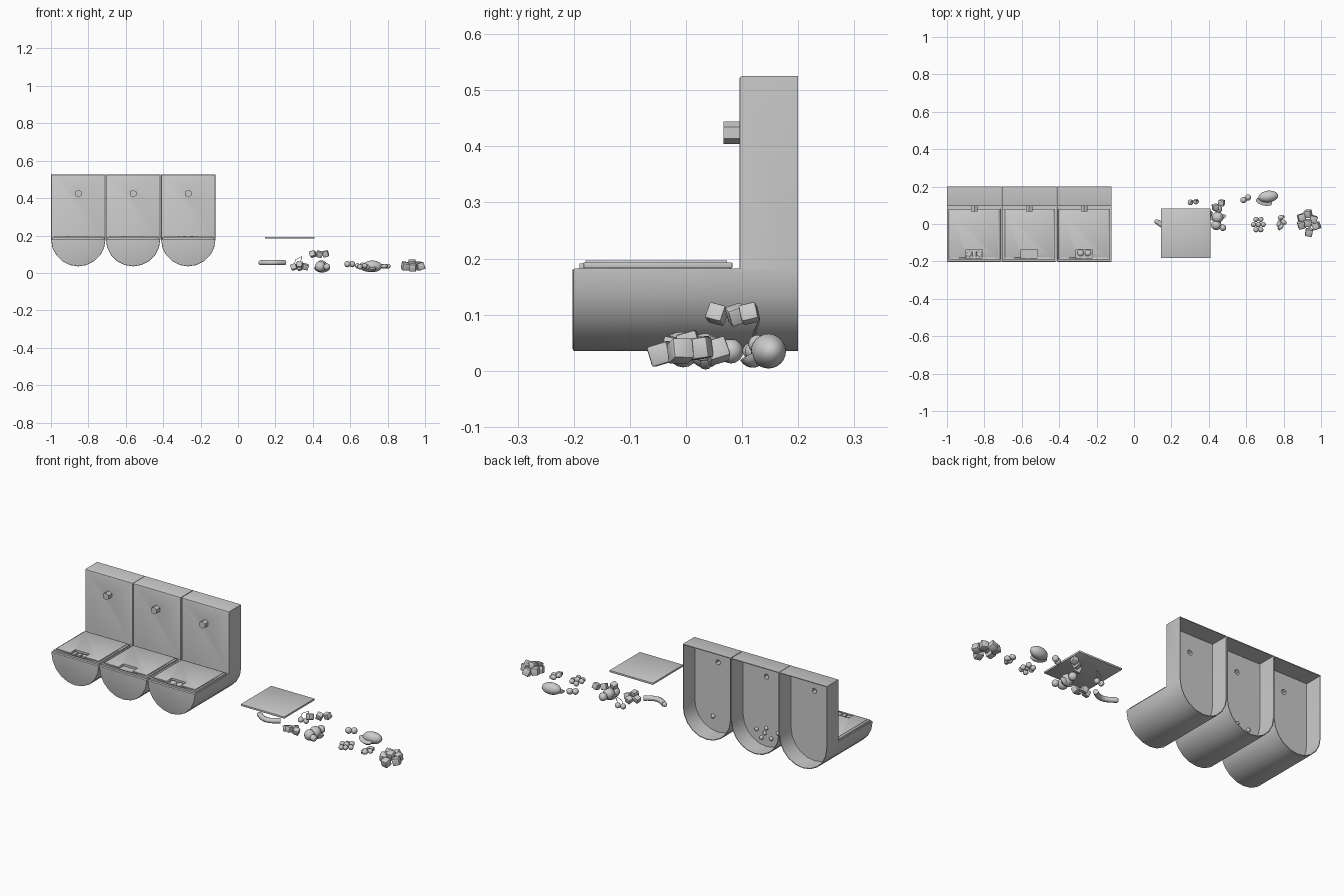
import bpy, bmesh, math, random
from mathutils import Vector, Matrix, Euler

if "Cube" in bpy.data.objects:
    bpy.data.objects.remove(bpy.data.objects["Cube"])
random.seed(4)

def make(name, bm, smooth=None):
    bmesh.ops.recalc_face_normals(bm, faces=bm.faces)
    me = bpy.data.meshes.new(name)
    bm.to_mesh(me)
    bm.free()
    ob = bpy.data.objects.new(name, me)
    bpy.context.collection.objects.link(ob)
    bpy.ops.object.select_all(action='DESELECT')
    ob.select_set(True)
    bpy.context.view_layer.objects.active = ob
    if smooth:
        bpy.ops.object.shade_smooth_by_angle(angle=math.radians(smooth))
    return ob

def prism(name, pts, y0, y1, bevel=0.0, smooth=None):
    """Extrude an x-z outline along y."""
    bm = bmesh.new()
    f = bm.faces.new([bm.verts.new((x, y0, z)) for x, z in pts])
    g = bmesh.ops.extrude_face_region(bm, geom=[f])
    bmesh.ops.translate(bm, vec=(0, y1 - y0, 0),
                        verts=[v for v in g['geom'] if isinstance(v, bmesh.types.BMVert)])
    if bevel:
        es = [e for e in bm.edges if all(abs(v.co.y - y0) < 1e-5 for v in e.verts)]
        bmesh.ops.bevel(bm, geom=es, offset=bevel, segments=2, affect='EDGES', profile=0.5)
    return make(name, bm, smooth)

def box(name, c, s, rot=(0, 0, 0), bevel=0.0):
    bm = bmesh.new()
    bmesh.ops.create_cube(bm, size=1)
    bmesh.ops.scale(bm, vec=s, verts=bm.verts)
    if bevel:
        bmesh.ops.bevel(bm, geom=bm.edges[:], offset=bevel, segments=2, affect='EDGES', profile=0.5)
    bm.transform(Matrix.LocRotScale(Vector(c), Euler(rot), None))
    return make(name, bm, 40)

def ball(name, c, r, rot=(0, 0, 0), seg=12, half=False):
    bm = bmesh.new()
    bmesh.ops.create_uvsphere(bm, u_segments=seg, v_segments=seg // 2 + 2, radius=1)
    if half:
        res = bmesh.ops.bisect_plane(bm, geom=bm.verts[:] + bm.edges[:] + bm.faces[:],
                                     plane_co=(0, 0, 0), plane_no=(0, 0, 1), clear_outer=True)
        bmesh.ops.contextual_create(bm, geom=[e for e in res['geom_cut'] if isinstance(e, bmesh.types.BMEdge)])
    s = (r, r, r) if isinstance(r, (int, float)) else r
    bm.transform(Matrix.LocRotScale(Vector(c), Euler(rot), Vector(s)))
    return make(name, bm, 50)

def tube(name, pts, r, res=2):
    cu = bpy.data.curves.new(name, 'CURVE')
    cu.dimensions = '3D'
    cu.bevel_depth, cu.bevel_resolution, cu.use_fill_caps = r, res, True
    sp = cu.splines.new('POLY')
    sp.points.add(len(pts) - 1)
    for p, q in zip(sp.points, pts):
        p.co = (*q, 1)
    ob = bpy.data.objects.new(name, cu)
    bpy.context.collection.objects.link(ob)

def boolean(ob, other, op):
    m = ob.modifiers.new('cut', 'BOOLEAN')
    m.object, m.operation, m.solver = other, op, 'EXACT'
    bpy.context.view_layer.objects.active = ob
    bpy.ops.object.modifier_apply(modifier=m.name)
    bpy.data.objects.remove(other)

def trough(w, d, top):
    """Half-round bottom with straight sides up to top."""
    arc = [(w * math.cos(math.pi + i * math.pi / 10), 0.18 + d * math.sin(math.pi + i * math.pi / 10))
           for i in range(11)]
    return arc + [(w, top), (-w, top)]

def hexagon(r, z):
    return [(r * math.cos(math.radians(30 + 60 * i)), z + r * math.sin(math.radians(30 + 60 * i))) for i in range(6)]

# Bin body: trough, tall back box, hollow open back
body = prism('bin_body', trough(0.1455, 0.145, 0.525), 0.095, 0.2, 0.005)
boolean(body, prism('trough', trough(0.1455, 0.145, 0.182), -0.202, 0.12, 0.004), 'UNION')
boolean(body, prism('knob', hexagon(0.02, 0.424), 0.067, 0.11), 'UNION')
boolean(body, prism('cavity', trough(0.142, 0.141, 0.521), 0.1, 0.25), 'DIFFERENCE')
boolean(body, prism('knob_hollow', hexagon(0.015, 0.424), 0.072, 0.25), 'DIFFERENCE')
bpy.ops.object.select_all(action='DESELECT')
body.select_set(True)
bpy.context.view_layer.objects.active = body
bpy.ops.object.shade_smooth_by_angle(angle=math.radians(30))

# Lid: two-step plate with a front pocket
lid = box('bin_lid', (0, -0.055, 0.185), (0.278, 0.27, 0.012), bevel=0.001)
boolean(lid, box('step', (0, -0.053, 0.19), (0.26, 0.252, 0.013), bevel=0.001), 'UNION')
boolean(lid, box('pocket', (0, -0.16, 0.2), (0.088, 0.05, 0.03)), 'DIFFERENCE')

centres = (-0.854, -0.561, -0.266)
for i, x in enumerate(centres):
    for ob in (body, lid):
        c = ob if i == 0 else ob.copy()
        if i:
            bpy.context.collection.objects.link(c)
        c.location.x = x

# Food showing in the pockets and through the rear wall
for k in (-1, 0, 1):
    box('pocket_cube', (centres[0] + k * 0.028, -0.16, 0.186), (0.022, 0.03, 0.014), (0, 0, k * .2), 0.002)
for k in (-1, 1):
    ball('pocket_berry', (centres[2] + k * 0.02, -0.155, 0.184), (0.018, 0.018, 0.01))
for dx, z in ((-.07, .13), (-.03, .09), (0, .14), (.03, .08), (.06, .12), (.01, .11)):
    ball('rear_berry', (centres[1] + dx, 0.1, z), 0.011, seg=8)
ball('rear_berry', (centres[2] + .03, 0.1, .12), 0.012, seg=8)

# Loose lid plate
box('spare_lid', (0.277, -0.05, 0.188), (0.265, 0.265, 0.01), bevel=0.001)

# Banana with a stub end
tube('banana', [(0.125 + 0.125 * t, 0.012 - 0.03 * math.sin(math.pi * t), 0.055) for t in
                [i / 8 for i in range(9)]], 0.014)
ball('banana_tip', (0.122, 0.012, 0.055), 0.013)

# Cherries with stems
for x, y in ((0.302, 0.116), (0.332, 0.12)):
    ball('cherry', (x, y, 0.035), 0.015)
    tube('cherry_stem', [(x, y, 0.045), (x + 0.005, y + 0.005, 0.07), (0.342, 0.13, 0.088)], 0.0015, 1)

def cubes(name, pts, s):
    for p in pts:
        box(name, p, (s, s, s), [random.uniform(-.4, .4) for _ in range(3)], s * 0.12)

# Diced pieces
cubes('diced_piece', [(0.298, 0.0, 0.032), (0.33, 0.025, 0.03), (0.36, -0.005, 0.033), (0.33, -0.025, 0.045)], 0.03)
cubes('raised_piece', [(0.40, 0.055, 0.101), (0.435, 0.09, 0.1), (0.468, 0.113, 0.102)], 0.031)
cubes('big_cube', [(0.895, 0.035, 0.04), (0.93, 0.055, 0.035), (0.96, 0.025, 0.04), (0.975, -0.01, 0.035),
                   (0.935, -0.045, 0.03), (0.895, -0.005, 0.035), (0.93, 0.005, 0.05)], 0.038)

# Round fruit group
for x, y, z, r in ((0.447, 0.035, 0.036, 0.031), (0.44, -0.005, 0.034, 0.028), (0.475, -0.02, 0.032, 0.018),
                   (0.45, 0.08, 0.035, 0.022)):
    ball('round_fruit', (x, y, z), r)

# Small berries
for x, y in ((0.585, 0.128), (0.61, 0.142)):
    ball('small_berry', (x, y, 0.047), 0.017)
for i in range(6):
    a = i * math.pi / 3
    ball('berry', (0.665 + 0.026 * math.cos(a), -0.003 + 0.032 * math.sin(a), 0.032 + 0.006 * (i % 2)), 0.014)
ball('berry', (0.665, -0.003, 0.04), 0.015)

# Mango and its cut half
ball('mango', (0.718, 0.147, 0.035), (0.053, 0.031, 0.031), (0, 0, 0.12), 20)
ball('mango_half', (0.695, 0.118, 0.03), (0.045, 0.022, 0.025), (0.5, 0.1, -0.25), 16, True)

# Strawberries with leaf crowns
for x, y, a in ((0.785, 0.035, .3), (0.775, 0.0, 1.4), (0.8, 0.01, 2.6), (0.785, -0.015, 4)):
    ball('strawberry', (x, y, 0.036), (0.018, 0.013, 0.013), (0, 0, a), 10)
    ball('strawberry_leaf', (x + 0.017 * math.cos(a), y + 0.017 * math.sin(a), 0.036), (0.003, 0.01, 0.01), (0, 0, a), 6)
# Resting fruit slice
ball('fruit_slice', (0.45, 0.035, 0.03), (0.045, 0.016, 0.028), (0, 0, 0.2), 14, True)
